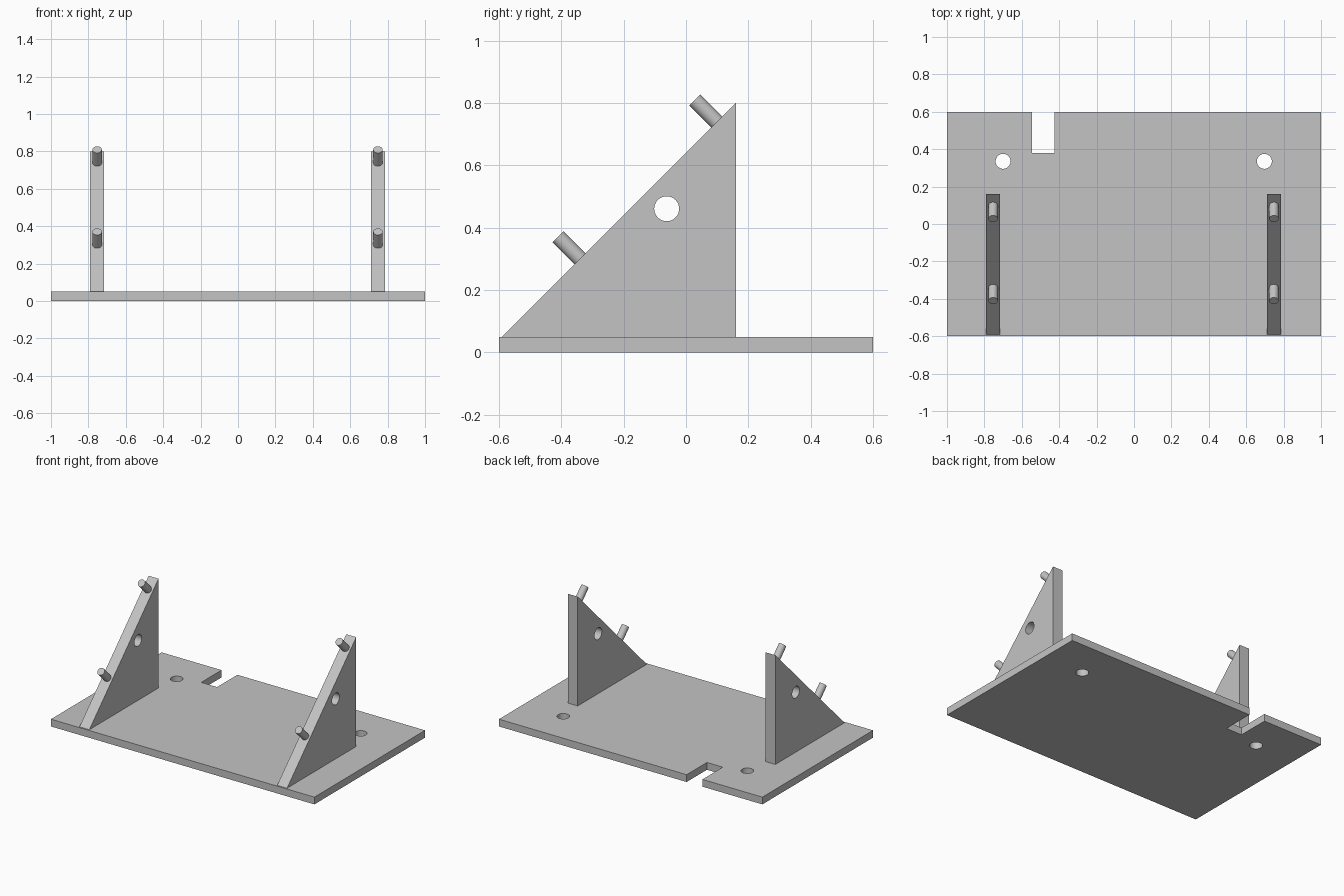
import bpy, bmesh
from math import radians, sqrt
from mathutils import Vector

cube = bpy.data.objects.get("Cube")
if cube:
    bpy.data.objects.remove(cube, do_unlink=True)

grey = bpy.data.materials.new("plain grey")
grey.use_nodes = True
colour = (0.55, 0.55, 0.55, 1)
grey.diffuse_color = colour
grey.node_tree.nodes["Principled BSDF"].inputs["Base Color"].default_value = colour


def prism(name, outline, depth):
    """Extrude a closed 3D outline along the depth vector."""
    bm = bmesh.new()
    face = bm.faces.new([bm.verts.new(p) for p in outline])
    top = bmesh.ops.extrude_face_region(bm, geom=[face])["geom"]
    moved = [v for v in top if isinstance(v, bmesh.types.BMVert)]
    bmesh.ops.translate(bm, verts=moved, vec=depth)
    bmesh.ops.recalc_face_normals(bm, faces=bm.faces)
    mesh = bpy.data.meshes.new(name)
    bm.to_mesh(mesh)
    bm.free()
    obj = bpy.data.objects.new(name, mesh)
    bpy.context.collection.objects.link(obj)
    mesh.materials.append(grey)
    return obj


def cylinder(name, radius, length, centre, rotation):
    bpy.ops.mesh.primitive_cylinder_add(vertices=40, radius=radius, depth=length,
                                        location=centre, rotation=rotation)
    obj = bpy.context.object
    obj.name = name
    obj.data.materials.append(grey)
    return obj


def activate(obj):
    bpy.ops.object.select_all(action="DESELECT")
    obj.select_set(True)
    bpy.context.view_layer.objects.active = obj


def drill(obj, radius, centre, rotation):
    """Cut a round through hole."""
    cutter = cylinder("hole_cutter", radius, 0.3, centre, rotation)
    cutter.hide_render = True
    activate(obj)
    mod = obj.modifiers.new("hole", "BOOLEAN")
    mod.operation = "DIFFERENCE"
    mod.solver = "EXACT"
    mod.object = cutter
    bpy.ops.object.modifier_apply(modifier=mod.name)
    bpy.data.objects.remove(cutter, do_unlink=True)


def smooth(obj):
    activate(obj)
    bpy.ops.object.shade_smooth_by_angle(angle=radians(30))


THICK = 0.05     # base plate thickness
WIDTH = 0.075    # support thickness
HOLE = 0.04      # radius of every hole
PEG = 0.025      # peg radius

# Base plate with a notch in the back edge and two screw holes
outline = [(-1, -0.6), (1, -0.6), (1, 0.6), (-0.425, 0.6),
           (-0.425, 0.38), (-0.545, 0.38), (-0.545, 0.6), (-1, 0.6)]
base = prism("base_plate", [(x, y, 0) for x, y in outline], (0, 0, THICK))
for x in (-0.7, 0.697):
    drill(base, HOLE, (x, 0.335, 0), (0, 0, 0))
smooth(base)

# Triangular supports, each with a cross hole and two pegs square to the slope
triangle = [(-0.59, THICK), (0.16, THICK), (0.16, 0.8)]
outward = Vector((0, -1, 1)) / sqrt(2)
for side, x in (("right", -0.753), ("left", 0.748)):
    support = prism(side + "_support", [(x - WIDTH / 2, y, z) for y, z in triangle],
                    (WIDTH, 0, 0))
    drill(support, HOLE, (x, -0.062, 0.461), (0, radians(90), 0))
    smooth(support)
    for level, y in (("lower", -0.34), ("upper", 0.099)):
        foot = Vector((x, y, y + 0.64))
        peg = cylinder(f"{side}_{level}_peg", PEG, 0.12, foot + outward * 0.04,
                       (radians(45), 0, 0))
        smooth(peg)
